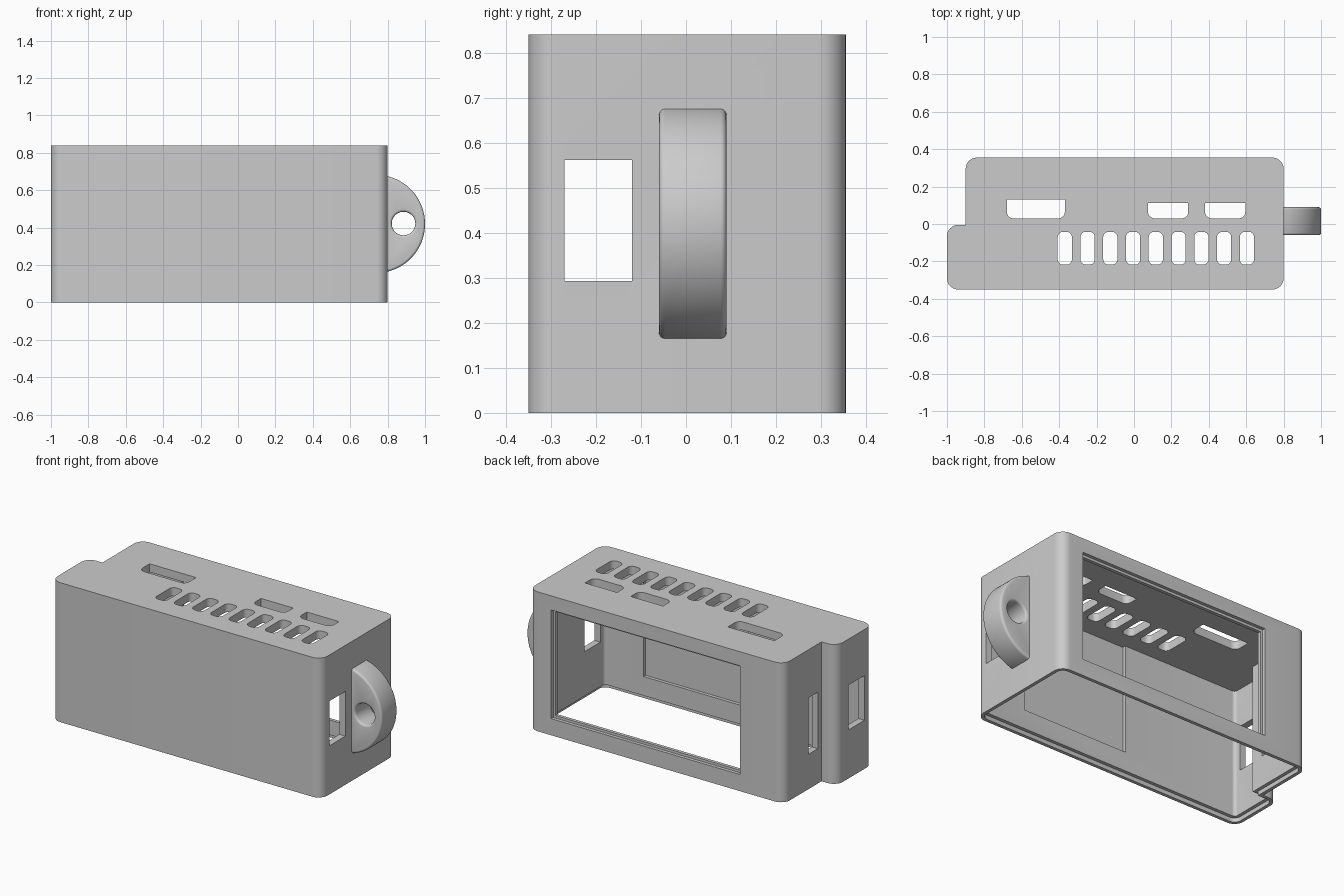
import bpy
import bmesh
import math
from mathutils import Vector

cube = bpy.data.objects.get("Cube")
if cube:
    bpy.data.objects.remove(cube, do_unlink=True)

grey = bpy.data.materials.new("plain grey")
grey.use_nodes = True
grey.diffuse_color = (0.6, 0.6, 0.6, 1)
grey.node_tree.nodes["Principled BSDF"].inputs["Base Color"].default_value = (0.6, 0.6, 0.6, 1)


def rounded(corners, steps=8):
    """Round the corners (x, y, radius) of a right-angled outline."""
    points = []
    for i, (x, y, r) in enumerate(corners):
        p = Vector((x, y))
        if r <= 0:
            points.append(p)
            continue
        u = (Vector(corners[i - 1][:2]) - p).normalized()
        v = (Vector(corners[(i + 1) % len(corners)][:2]) - p).normalized()
        for k in range(steps + 1):
            a = math.pi / 2 * k / steps
            points.append(p + r * (u + v - v * math.cos(a) - u * math.sin(a)))
    return points


def prism(name, points, low, high, along_y=False):
    """Extrude an outline along z, or an x-z outline along y."""
    bm = bmesh.new()
    place = (lambda p: (p[0], low, p[1])) if along_y else (lambda p: (p[0], p[1], low))
    face = bm.faces.new([bm.verts.new(place(p)) for p in points])
    moved = bmesh.ops.extrude_face_region(bm, geom=[face])["geom"]
    offset = Vector((0, high - low, 0)) if along_y else Vector((0, 0, high - low))
    bmesh.ops.translate(bm, vec=offset, verts=[g for g in moved if isinstance(g, bmesh.types.BMVert)])
    bmesh.ops.recalc_face_normals(bm, faces=bm.faces)
    mesh = bpy.data.meshes.new(name)
    bm.to_mesh(mesh)
    bm.free()
    mesh.materials.append(grey)
    obj = bpy.data.objects.new(name, mesh)
    bpy.context.collection.objects.link(obj)
    return obj


def rect(x0, x1, y0, y1, r_low=0, r_high=0):
    return rounded([(x0, y0, r_low), (x1, y0, r_low), (x1, y1, r_high), (x0, y1, r_high)])


def bake(obj):
    """Turn the modifiers into real geometry."""
    graph = bpy.context.evaluated_depsgraph_get()
    mesh = bpy.data.meshes.new_from_object(obj.evaluated_get(graph))
    obj.modifiers.clear()
    obj.data = mesh


def cut(obj, points, low, high, along_y=False):
    cutter = prism("cutter", points, low, high, along_y)
    cutter.hide_render = True
    mod = obj.modifiers.new("cut", "BOOLEAN")
    mod.operation = "DIFFERENCE"
    mod.solver = "EXACT"
    mod.object = cutter
    bake(obj)
    bpy.data.objects.remove(cutter, do_unlink=True)


def smooth(obj, angle):
    bpy.ops.object.select_all(action="DESELECT")
    obj.select_set(True)
    bpy.context.view_layer.objects.active = obj
    bpy.ops.object.shade_smooth_by_angle(angle=math.radians(angle))


def outline(t):
    """Stepped case outline, moved inwards by t."""
    r = 0.06 - t
    return rounded([(-1 + t, -0.35 + t, r), (0.8 - t, -0.35 + t, r), (0.8 - t, 0.355 - t, r),
                    (-0.9 + t, 0.355 - t, r), (-0.9 + t, -0.005 - t, 0), (-1 + t, -0.005 - t, r)])


# Hollow case, open below, with a stepped rim
case = prism("case", outline(0), 0, 0.84)
cut(case, outline(0.04), -0.1, 0.79)
cut(case, outline(0.02), -0.1, 0.025)

# Back window with a stepped frame, and the recess inside the front wall
cut(case, rect(-0.61, 0.65, 0.10, 0.755), 0.335, 0.5, True)
cut(case, rect(-0.595, 0.635, 0.115, 0.74), 0.25, 0.5, True)
cut(case, rect(-0.2, 0.5, 0.14, 0.79), -0.33, -0.2, True)

# Side windows
cut(case, rect(0.7, 0.9, -0.27, -0.12), 0.293, 0.562)
cut(case, rect(-1.1, -0.93, -0.27, -0.12), 0.293, 0.562)
cut(case, rect(-0.95, -0.8, 0.03, 0.12), 0.21, 0.55)

# Connector slots in the top
for x0, x1, y1 in [(-0.68, -0.37, 0.13), (0.075, 0.29, 0.112), (0.38, 0.595, 0.112)]:
    cut(case, rect(x0, x1, 0.03, y1, 0.035), 0.7, 0.9)

# Row of vents in the top
for i in range(9):
    x = -0.37 + i * 0.1217
    cut(case, rect(x - 0.038, x + 0.038, -0.217, -0.042, 0.028, 0.028), 0.7, 0.9)
smooth(case, 30)


def arc(cx, cz, r, start, end, count):
    return [(cx + r * math.cos(math.radians(start + (end - start) * k / count)),
             cz + r * math.sin(math.radians(start + (end - start) * k / count))) for k in range(count + 1)]


# Half-round hanging lug with a rounded hole
lug = prism("hanging_lug", arc(0.7375, 0.42, 0.2625, -83, 83, 48), -0.06, 0.09, True)
cut(lug, arc(0.885, 0.422, 0.063, 0, 360, 40)[:-1], -0.2, 0.2, True)
bevel = lug.modifiers.new("soft edges", "BEVEL")
bevel.width = 0.015
bevel.segments = 4
bevel.limit_method = "ANGLE"
bevel.angle_limit = math.radians(40)
bake(lug)
smooth(lug, 35)
